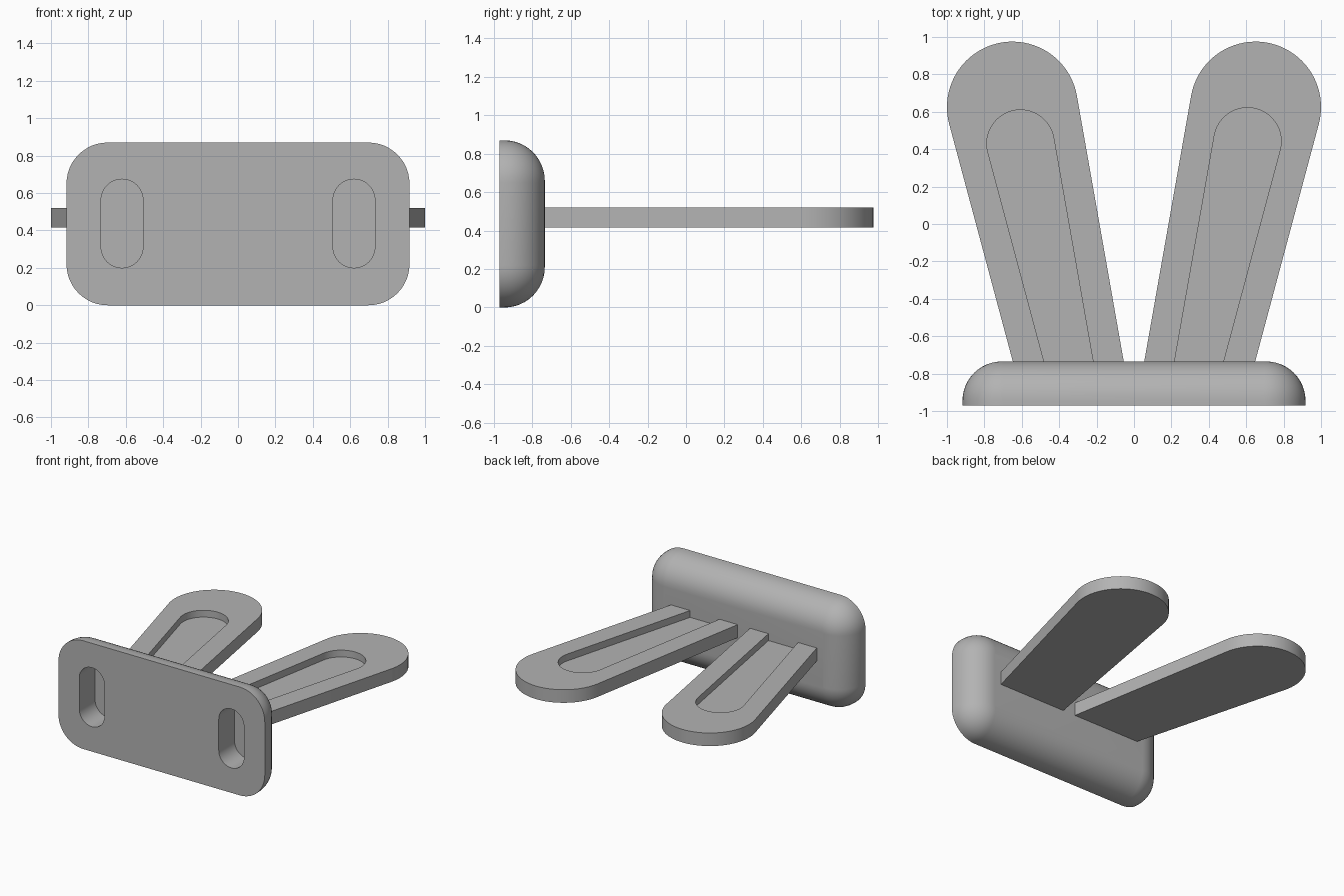
import bpy, bmesh, math
from math import sin, cos, pi, radians

cube = bpy.data.objects.get("Cube")
if cube:
    bpy.data.objects.remove(cube, do_unlink=True)

gray = bpy.data.materials.new("plain gray")
gray.use_nodes = True
color = (0.45, 0.45, 0.45, 1)
gray.diffuse_color = color
gray.node_tree.nodes["Principled BSDF"].inputs["Base Color"].default_value = color


def loft(name, rings):
    """Solid skinned through closed rings of equal length, capped at both ends."""
    bm = bmesh.new()
    loops = [[bm.verts.new(p) for p in ring] for ring in rings]
    n = len(loops[0])
    for a, b in zip(loops, loops[1:]):
        for i in range(n):
            bm.faces.new((a[i], a[(i + 1) % n], b[(i + 1) % n], b[i]))
    bm.faces.new(loops[0])
    bm.faces.new(loops[-1])
    bmesh.ops.recalc_face_normals(bm, faces=bm.faces)
    mesh = bpy.data.meshes.new(name)
    bm.to_mesh(mesh)
    bm.free()
    mesh.materials.append(gray)
    obj = bpy.data.objects.new(name, mesh)
    bpy.context.collection.objects.link(obj)
    return obj


def activate(obj):
    bpy.ops.object.select_all(action='DESELECT')
    obj.select_set(True)
    bpy.context.view_layer.objects.active = obj


def cut(obj, cutter):
    activate(obj)
    mod = obj.modifiers.new("cut", 'BOOLEAN')
    mod.operation, mod.solver, mod.object = 'DIFFERENCE', 'EXACT', cutter
    bpy.ops.object.modifier_apply(modifier=mod.name)
    bpy.data.objects.remove(cutter, do_unlink=True)


def smooth(obj):
    activate(obj)
    bpy.ops.object.shade_smooth_by_angle(angle=radians(30))


def rounded_rect(cx, cz, hx, hz, r, y, steps=12):
    """Rounded rectangle in the plane of the given y."""
    ring = []
    for q, (sx, sz) in enumerate(((1, 1), (-1, 1), (-1, -1), (1, -1))):
        for i in range(steps + 1):
            t = (q + i / steps) * pi / 2
            ring.append((cx + sx * (hx - r) + r * cos(t), y, cz + sz * (hz - r) + r * sin(t)))
    return ring


def tongue(cx, cy, r, y_end, z, side, steps=40):
    """Tapered outline: round tip, straight edges leaning 10 and 15 degrees."""
    start, end = radians(-15), radians(170)
    pts = []
    for i in range(steps + 1):
        t = start + (end - start) * i / steps
        pts.append((cx + r * cos(t), cy + r * sin(t)))
    (ox, oy), (ix, iy) = pts[0], pts[-1]
    pts.append((ix - (iy - y_end) * math.tan(radians(10)), y_end))
    pts.append((ox - (oy - y_end) * math.tan(radians(15)), y_end))
    return [(side * x, y, z) for x, y in pts]


# Mounting plate with flat front and rounded back edge
FRONT, BACK, FILLET = -0.97, -0.735, 0.21
MID = 0.435
rings = [rounded_rect(0, MID, 0.917, MID, 0.22, FRONT)]
for k in range(13):
    t = k / 12 * pi / 2
    inset = FILLET * (1 - cos(t))
    rings.append(rounded_rect(0, MID, 0.917 - inset, MID - inset, 0.22 - inset,
                              BACK - FILLET * (1 - sin(t))))
plate = loft("mounting_plate", rings)

# Blind slots in the plate front
for side in (-1, 1):
    cut(plate, loft("slot_cutter", [rounded_rect(side * 0.62, 0.437, 0.112, 0.237, 0.1119, y)
                                    for y in (FRONT - 0.1, FRONT + 0.2)]))
smooth(plate)

# Two splayed arms with a groove along the top
for side, name, tip in ((1, "left_arm", 0.442), (-1, "right_arm", 0.43)):
    arm = loft(name, [tongue(0.65, 0.625, 0.35, BACK, z, side) for z in (0.415, 0.52)])
    cut(arm, loft("groove_cutter", [tongue(0.607, tip, 0.18, BACK - 0.05, z, side)
                                    for z in (0.465, 0.6)]))
    smooth(arm)
